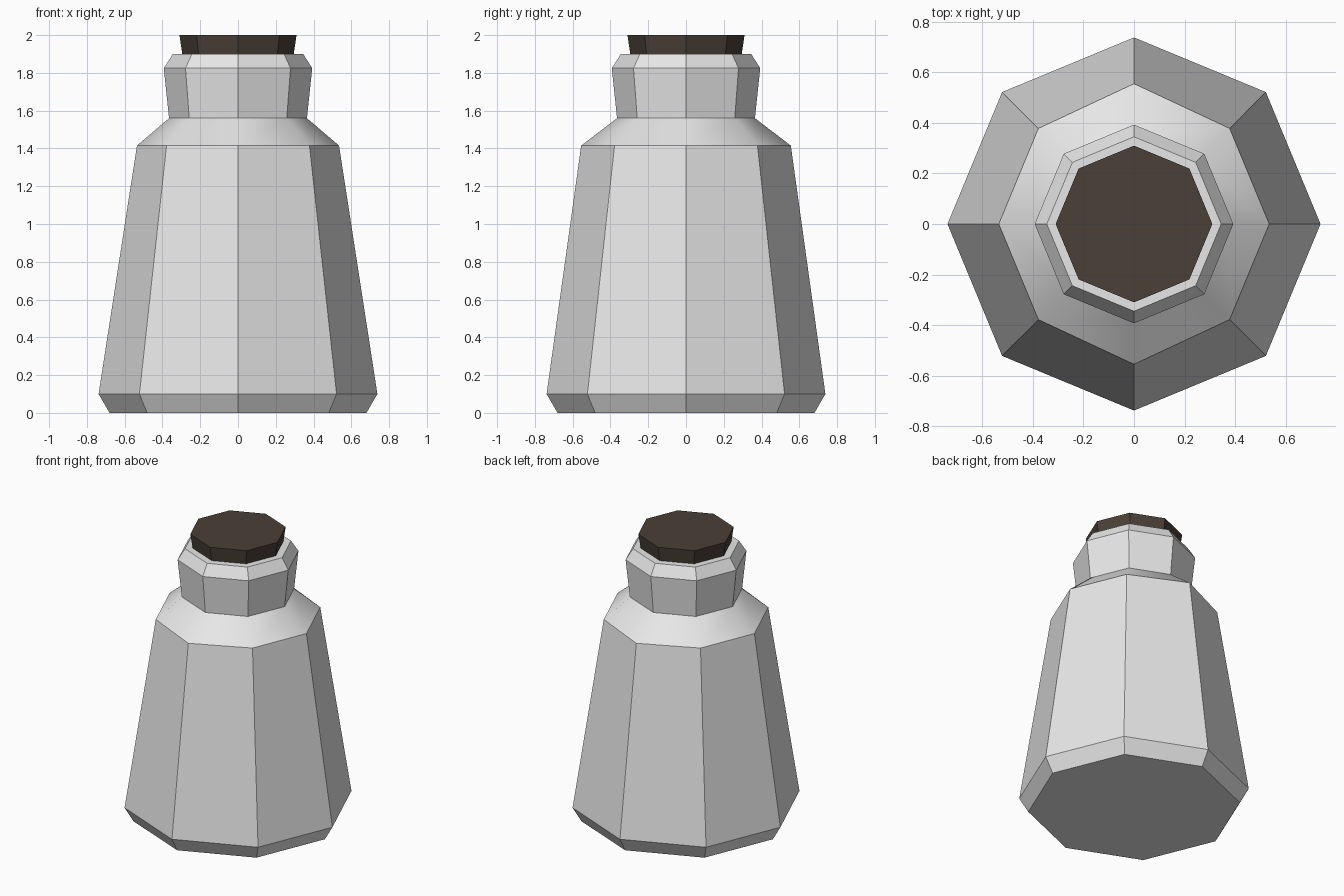
import bpy, bmesh, math

cube = bpy.data.objects.get("Cube")
if cube:
    bpy.data.objects.remove(cube, do_unlink=True)

SIDES = 8


def material(name, colour):
    mat = bpy.data.materials.new(name)
    mat.use_nodes = True
    mat.diffuse_color = (*colour, 1)
    mat.node_tree.nodes["Principled BSDF"].inputs["Base Color"].default_value = (*colour, 1)
    return mat


def lathe(name, profile, mat):
    """Octagonal solid from (radius, height) rings, capped at both ends."""
    bm = bmesh.new()
    rings = []
    for r, z in profile:
        angles = [math.tau * i / SIDES for i in range(SIDES)]
        rings.append([bm.verts.new((r * math.cos(a), r * math.sin(a), z)) for a in angles])
    for low, high in zip(rings, rings[1:]):
        for i in range(SIDES):
            j = (i + 1) % SIDES
            bm.faces.new((low[i], low[j], high[j], high[i]))
    bm.faces.new(rings[0][::-1])
    bm.faces.new(rings[-1])
    mesh = bpy.data.meshes.new(name)
    bm.to_mesh(mesh)
    bm.free()
    mesh.materials.append(mat)
    obj = bpy.data.objects.new(name, mesh)
    bpy.context.collection.objects.link(obj)
    # Soft shoulder, crisp edges elsewhere
    bpy.ops.object.select_all(action="DESELECT")
    obj.select_set(True)
    bpy.context.view_layer.objects.active = obj
    bpy.ops.object.shade_smooth_by_angle(angle=math.radians(32))
    return obj


grey = material("light_grey", (0.8, 0.8, 0.8))
brown = material("dark_brown", (0.068, 0.05, 0.038))

# Bottle: bevelled foot, tapering body, shoulder, flared neck and lip
SHOULDER = 1.415
bottle = lathe("bottle", [(0.68, 0), (0.738, 0.1), (0.535, SHOULDER),
                          (0.365, 1.56), (0.393, 1.825), (0.345, 1.9)], grey)

# The shoulder is slightly deeper at the front and back corners
for v in bottle.data.vertices:
    if abs(v.co.z - SHOULDER) < 0.001 and abs(v.co.x) < 0.001:
        v.co.y = math.copysign(0.555, v.co.y)

# Stopper seated in the lip
lathe("stopper", [(0.292, 1.88), (0.31, 2.0)], brown)
